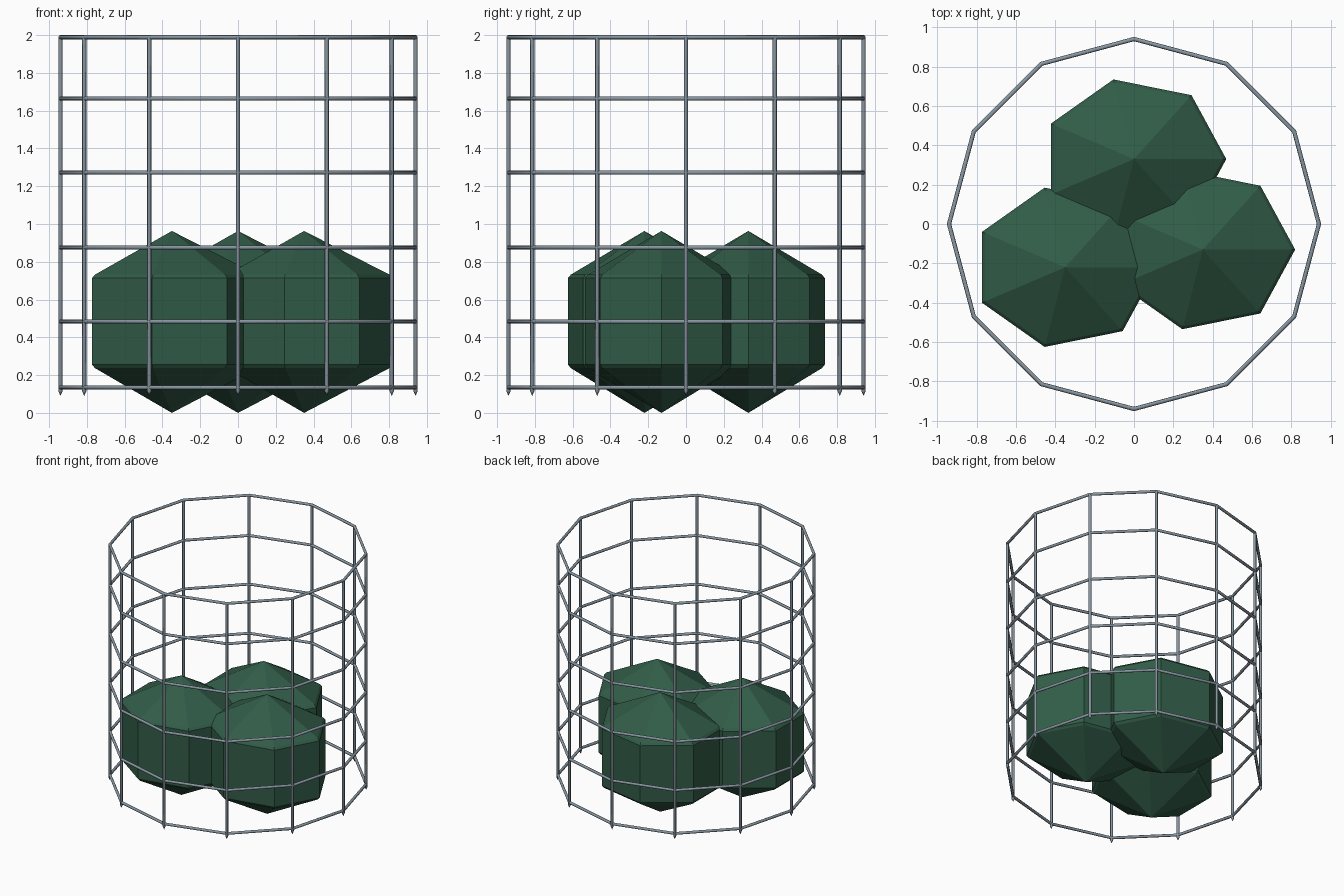
import bpy, bmesh
from math import sin, cos, tau, radians

cube = bpy.data.objects.get("Cube")
if cube:
    bpy.data.objects.remove(cube, do_unlink=True)


def make_material(name, color):
    mat = bpy.data.materials.new(name)
    mat.use_nodes = True
    mat.diffuse_color = color
    mat.node_tree.nodes["Principled BSDF"].inputs["Base Color"].default_value = color
    return mat


steel = make_material("steel grey", (0.25, 0.31, 0.36, 1))
leaf = make_material("dark green", (0.031, 0.107, 0.064, 1))


def lathe(name, profile, sides, mat, center=(0, 0), y_scale=1.0):
    """Revolve (radius, z) points; the first and last points are poles."""
    bm = bmesh.new()
    cx, cy = center
    bottom = bm.verts.new((cx, cy, profile[0][1]))
    top = bm.verts.new((cx, cy, profile[-1][1]))
    loops = []
    for r, z in profile[1:-1]:
        loops.append([bm.verts.new((cx + r * cos(tau * i / sides),
                                    cy + r * y_scale * sin(tau * i / sides), z))
                      for i in range(sides)])
    for i in range(sides):
        j = (i + 1) % sides
        bm.faces.new((bottom, loops[0][j], loops[0][i]))
        bm.faces.new((top, loops[-1][i], loops[-1][j]))
        for a, b in zip(loops, loops[1:]):
            bm.faces.new((a[i], a[j], b[j], b[i]))
    bmesh.ops.recalc_face_normals(bm, faces=bm.faces)
    mesh = bpy.data.meshes.new(name)
    bm.to_mesh(mesh)
    bm.free()
    mesh.materials.append(mat)
    obj = bpy.data.objects.new(name, mesh)
    bpy.context.collection.objects.link(obj)
    return obj


# Three faceted shrubs that overlap in the middle
shrub = [(0, 0), (0.452, 0.237), (0.469, 0.255), (0.469, 0.714), (0.452, 0.732), (0, 0.963)]
for name, center in (("shrub_right", (-0.35, -0.22)),
                     ("shrub_back", (0, 0.33)),
                     ("shrub_left", (0.35, -0.13))):
    lathe(name, shrub, 7, leaf, center, 0.885)

wires = []

# Upright wires of the cage, pointed at the foot
POSTS, RADIUS, WIRE = 12, 0.94, 0.011
post = [(0, 0.09), (WIRE, 0.115), (WIRE, 1.99), (0, 1.995)]
for k in range(POSTS):
    a = tau * k / POSTS
    wires.append(lathe(f"cage_post_{k + 1}", post, 8, steel,
                       (RADIUS * cos(a), RADIUS * sin(a))))

# Horizontal twelve-sided hoops
for k, z in enumerate((0.135, 0.484, 0.876, 1.272, 1.664, 1.989)):
    bpy.ops.mesh.primitive_torus_add(major_segments=POSTS, minor_segments=8,
                                     major_radius=RADIUS, minor_radius=WIRE,
                                     location=(0, 0, z))
    hoop = bpy.context.object
    hoop.name = f"cage_hoop_{k + 1}"
    hoop.data.materials.append(steel)
    wires.append(hoop)

# Round the wires smoothly
bpy.ops.object.select_all(action="DESELECT")
for wire in wires:
    wire.select_set(True)
bpy.ops.object.shade_smooth_by_angle(angle=radians(50))
